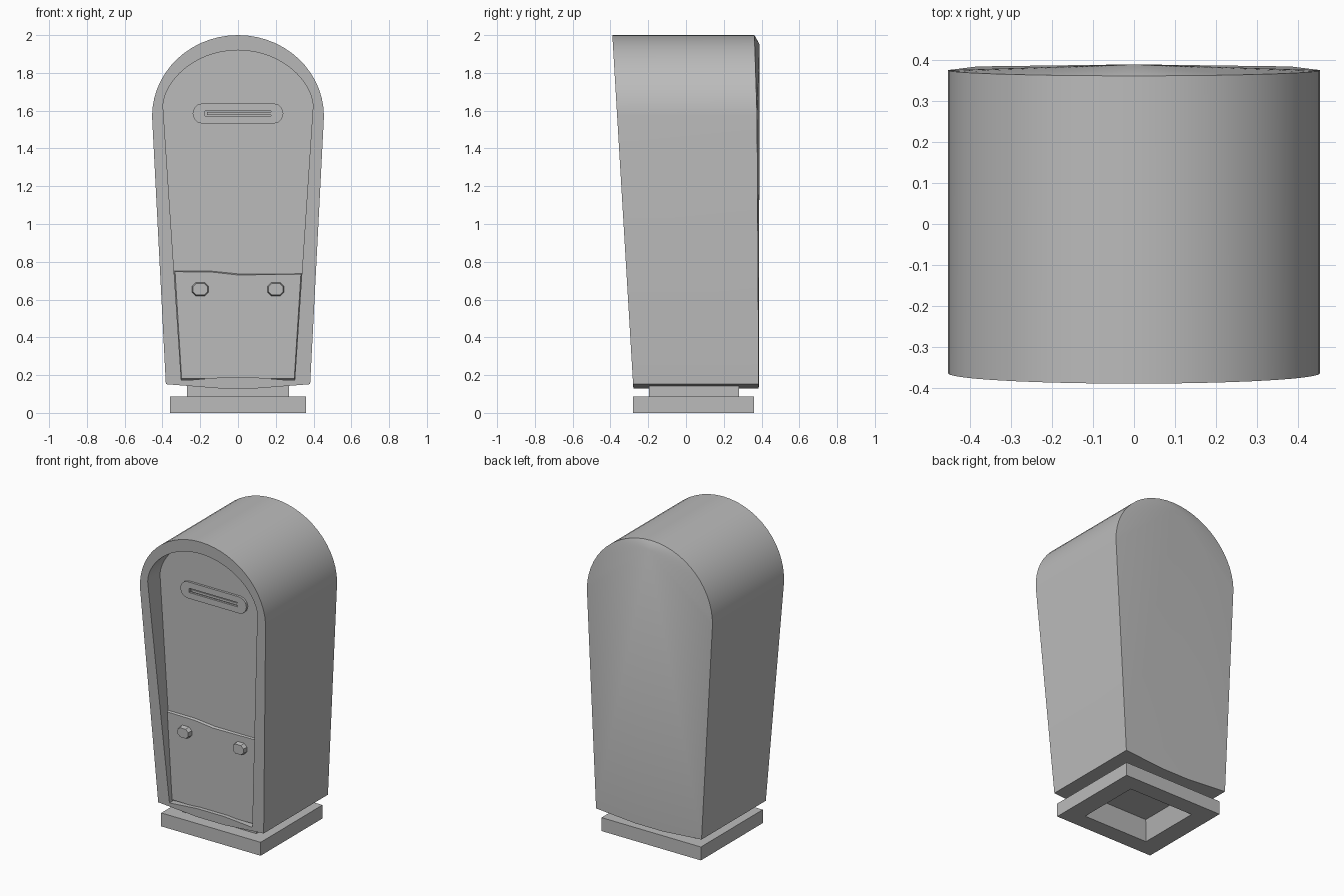
import bpy, bmesh, math

if "Cube" in bpy.data.objects:
    bpy.data.objects.remove(bpy.data.objects["Cube"])

grey = bpy.data.materials.new("plain grey")
grey.diffuse_color = (0.5, 0.5, 0.5, 1)
grey.use_nodes = True
grey.node_tree.nodes["Principled BSDF"].inputs["Base Color"].default_value = grey.diffuse_color
SEGS = 28


def finish(name, bm, smooth=20):
    bmesh.ops.recalc_face_normals(bm, faces=bm.faces)
    me = bpy.data.meshes.new(name)
    bm.to_mesh(me)
    bm.free()
    ob = bpy.data.objects.new(name, me)
    bpy.context.collection.objects.link(ob)
    me.materials.append(grey)
    bpy.ops.object.select_all(action='DESELECT')
    ob.select_set(True)
    bpy.context.view_layer.objects.active = ob
    if smooth:
        bpy.ops.object.shade_smooth_by_angle(angle=math.radians(smooth))
    return ob


def ring(bm, pts, y):
    """Closed loop of (x, z) points; y is a function of z."""
    return [bm.verts.new((x, y(z), z)) for x, z in pts]


def bridge(bm, a, b):
    n = len(a)
    for i in range(n):
        j = (i + 1) % n
        bm.faces.new((a[i], a[j], b[j], b[i]))


def arch(foot, foot_z, mid_z, half, spring, rise, power=1.0):
    """Bowed bottom, tapering sides and a rounded top."""
    pts = [(-foot, foot_z), (-0.1, mid_z), (0.1, mid_z), (foot, foot_z)]
    for i in range(SEGS + 1):
        t = math.pi * i / SEGS
        pts.append((half * math.cos(t), spring + rise * math.sin(t) ** power))
    return pts


def front_y(z):
    return -0.28 - 0.11 * (z - 0.15) / 1.85


def back_y(z):
    if z < 1.57:
        return 0.385 - 0.009 * (z - 0.15) / 1.42
    return 0.376 - 0.014 * (z - 1.57) / 0.43


PANEL_Y = -0.24

# Hooded body: outer shell, front lip, recessed panel and domed back
bm = bmesh.new()
outer = arch(0.382, 0.152, 0.13, 0.455, 1.57, 0.43)
inner = arch(0.30, 0.17, 0.187, 0.397, 1.625, 0.295, 1.15)
back = ring(bm, outer, back_y)
front = ring(bm, outer, front_y)
lip = ring(bm, inner, front_y)
panel = ring(bm, inner, lambda z: PANEL_Y)
bridge(bm, back, front)
bridge(bm, front, lip)
bridge(bm, lip, panel)
bm.faces.new(panel)
apex = bm.verts.new((0, 0.39, 1.95))
for i in range(len(back)):
    bm.faces.new((back[i], back[(i + 1) % len(back)], apex))
finish("body", bm)


def plate(name, pts, y_back, y_front, shrink=0.0):
    """Raised plate from an (x, z) outline, with a sloped edge."""
    bm = bmesh.new()
    cx = sum(p[0] for p in pts) / len(pts)
    cz = sum(p[1] for p in pts) / len(pts)
    small = []
    for x, z in pts:
        d = math.hypot(x - cx, z - cz)
        k = 1 - shrink / d
        small.append((cx + (x - cx) * k, cz + (z - cz) * k))
    a = ring(bm, pts, lambda z: y_back)
    b = ring(bm, small, lambda z: y_front)
    bridge(bm, a, b)
    bm.faces.new(b)
    bm.faces.new(a)
    return finish(name, bm)


# Lower door with its stepped top edge
plate("lower_door", [(-0.303, 0.175), (0.303, 0.175), (0.34, 0.738), (0.0, 0.738),
                     (-0.14, 0.752), (-0.34, 0.752)], PANEL_Y + 0.005, PANEL_Y - 0.016, 0.008)


def stadium(half, radius, z, n=6):
    pts = []
    for side in (1, -1):
        for i in range(n + 1):
            t = -math.pi / 2 + math.pi * i / n
            pts.append((side * (half - radius + radius * math.cos(t)),
                        z + side * radius * math.sin(t)))
    return pts


# Slot surround: raised rounded frame with a narrow slit
bm = bmesh.new()
rim = stadium(0.24, 0.054, 1.585)
slit = [(max(-0.175, min(0.175, x)), 1.585 + (z - 1.585) * 0.26) for x, z in rim]
base_r = ring(bm, rim, lambda z: PANEL_Y + 0.003)
face_r = ring(bm, rim, lambda z: PANEL_Y - 0.015)
slit_f = ring(bm, slit, lambda z: PANEL_Y - 0.015)
slit_b = ring(bm, slit, lambda z: PANEL_Y - 0.002)
bridge(bm, base_r, face_r)
bridge(bm, face_r, slit_f)
bridge(bm, slit_f, slit_b)
bm.faces.new(slit_b)
bmesh.ops.remove_doubles(bm, verts=bm.verts, dist=0.0005)
finish("slot_surround", bm)
plate("slot_flap", [(-0.165, 1.577), (0.175, 1.577), (0.175, 1.592), (-0.165, 1.592)],
      PANEL_Y, PANEL_Y - 0.01)

# Pair of eight-sided knobs on the lower door
for side, label in ((-1, "left"), (1, "right")):
    octagon = [(side * 0.2 + sx * x, 0.655 + sz * z) for sx, sz, x, z in (
        (1, -1, 0.025, 0.037), (1, -1, 0.046, 0.016), (1, 1, 0.046, 0.016), (1, 1, 0.025, 0.037),
        (-1, 1, 0.025, 0.037), (-1, 1, 0.046, 0.016), (-1, -1, 0.046, 0.016), (-1, -1, 0.025, 0.037))]
    plate(label + "_knob", octagon, PANEL_Y - 0.01, PANEL_Y - 0.045, 0.008)


def rect(bm, hx, y0, y1, z):
    return [bm.verts.new(p) for p in ((-hx, y0, z), (hx, y0, z), (hx, y1, z), (-hx, y1, z))]


# Plinth and neck in one piece, hollow underneath
bm = bmesh.new()
loops = [rect(bm, 0.20, -0.13, 0.21, 0.12), rect(bm, 0.235, -0.17, 0.25, 0.0),
         rect(bm, 0.36, -0.28, 0.36, 0.0), rect(bm, 0.36, -0.28, 0.36, 0.088),
         rect(bm, 0.27, -0.195, 0.28, 0.088), rect(bm, 0.27, -0.195, 0.28, 0.145)]
for a, b in zip(loops, loops[1:]):
    bridge(bm, a, b)
bm.faces.new(loops[0])
bm.faces.new(loops[-1])
finish("plinth", bm, 0)
